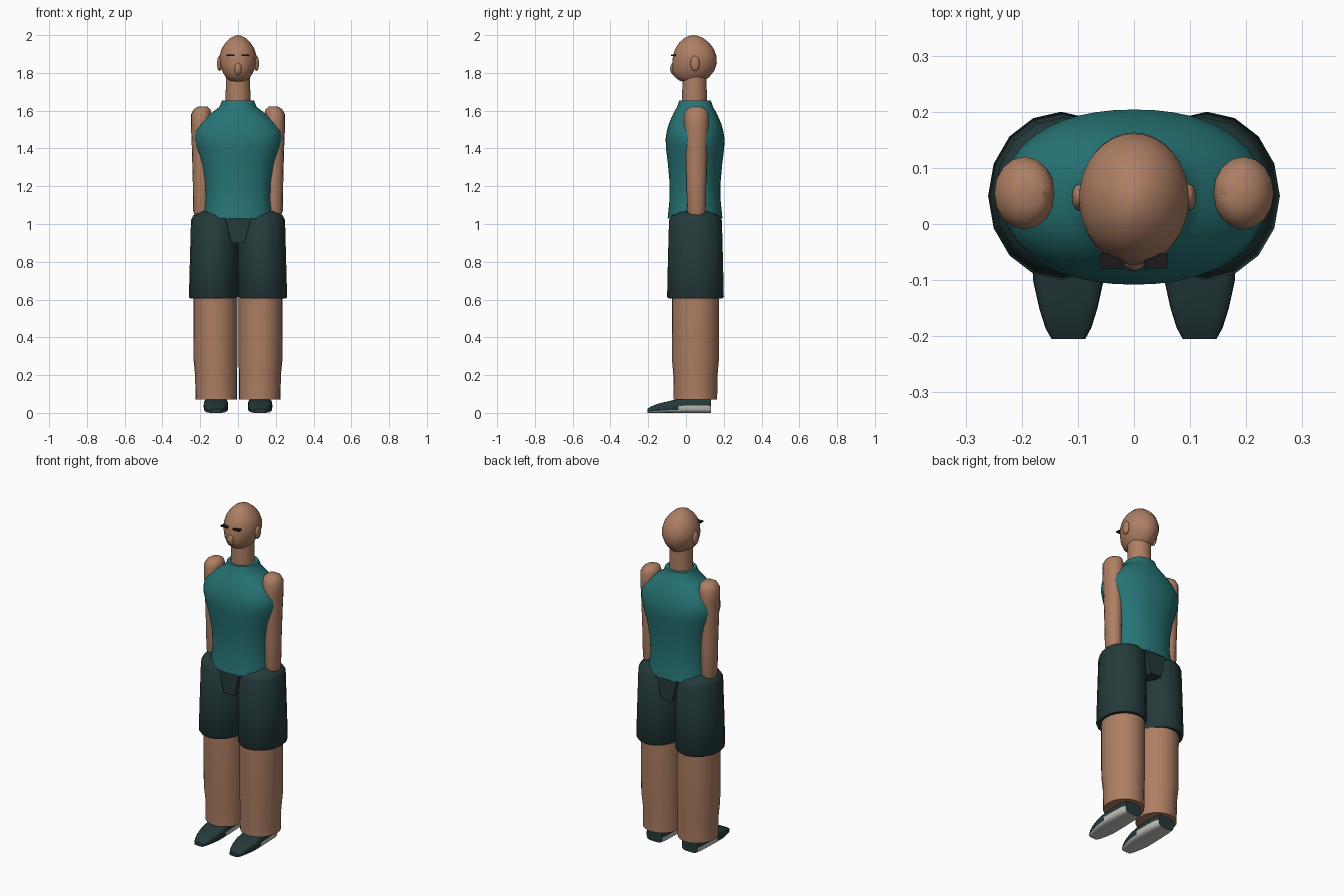
import bpy
import bmesh
import math
from mathutils import Vector

cube = bpy.data.objects.get("Cube")
if cube:
    bpy.data.objects.remove(cube, do_unlink=True)


def material(name, rgb):
    m = bpy.data.materials.new(name)
    m.use_nodes = True
    m.diffuse_color = (*rgb, 1)
    m.node_tree.nodes["Principled BSDF"].inputs["Base Color"].default_value = (*rgb, 1)
    return m


SKIN = material("skin", (0.42, 0.21, 0.125))
TEAL = material("teal_cloth", (0.02, 0.175, 0.18))
DARK = material("dark_cloth", (0.018, 0.042, 0.042))
SOLE = material("pale_sole", (0.55, 0.54, 0.5))
INK = material("eye_ink", (0.012, 0.01, 0.01))


def finish(name, bm, *mats, angle=40):
    bmesh.ops.recalc_face_normals(bm, faces=bm.faces)
    mesh = bpy.data.meshes.new(name)
    bm.to_mesh(mesh)
    bm.free()
    for m in mats:
        mesh.materials.append(m)
    mesh.shade_smooth()
    mesh.set_sharp_from_angle(angle=math.radians(angle))
    obj = bpy.data.objects.new(name, mesh)
    bpy.context.collection.objects.link(obj)
    return obj


def oval(n, rx, ry, power=2):
    """Points of a superellipse."""
    pts = []
    for i in range(n):
        a = math.tau * i / n
        c, s = math.cos(a), math.sin(a)
        pts.append((math.copysign(abs(c) ** (2 / power), c) * rx,
                    math.copysign(abs(s) ** (2 / power), s) * ry))
    return pts


def skin_rings(rings):
    """Bridge rings of points and cap both ends."""
    bm = bmesh.new()
    loops = [[bm.verts.new(p) for p in ring] for ring in rings]
    n = len(loops[0])
    for a, b in zip(loops, loops[1:]):
        for i in range(n):
            j = (i + 1) % n
            bm.faces.new((a[i], a[j], b[j], b[i]))
    bm.faces.new(loops[0])
    bm.faces.new(loops[-1])
    return bm


def tower(rows, n, power=2):
    """Upright loft; each row is z, centre x, centre y, half width, half depth."""
    return skin_rings([[(cx + x, cy + y, z) for x, y in oval(n, rx, ry, power)]
                       for z, cx, cy, rx, ry in rows])


def ellipsoid(centre, radii):
    bm = bmesh.new()
    bmesh.ops.create_uvsphere(bm, u_segments=20, v_segments=12, radius=1)
    bmesh.ops.scale(bm, vec=radii, verts=bm.verts)
    bmesh.ops.translate(bm, vec=centre, verts=bm.verts)
    return bm


def box(centre, size):
    bm = bmesh.new()
    bmesh.ops.create_cube(bm, size=1)
    bmesh.ops.scale(bm, vec=size, verts=bm.verts)
    bmesh.ops.translate(bm, vec=centre, verts=bm.verts)
    return bm


# Sleeveless top with a short collar
Y = 0.048
top_rows = [(1.03, 0.185, 0.145), (1.06, 0.182, 0.142), (1.13, 0.174, 0.135),
            (1.22, 0.178, 0.135), (1.32, 0.197, 0.144), (1.40, 0.222, 0.154),
            (1.45, 0.235, 0.156), (1.49, 0.232, 0.150), (1.53, 0.207, 0.139),
            (1.57, 0.165, 0.122), (1.60, 0.125, 0.107), (1.62, 0.098, 0.095),
            (1.655, 0.084, 0.083)]
finish("sleeveless_top", tower([(z, 0, Y, rx, ry) for z, rx, ry in top_rows], 48, 2.2), TEAL)

# Neck and head
finish("neck", tower([(1.6, 0, 0.045, 0.066, 0.066), (1.79, 0, 0.045, 0.064, 0.064)], 32), SKIN)
head_rows = [(1.748, 0.035, 0.030, 0.035), (1.76, 0.032, 0.050, 0.068),
             (1.78, 0.032, 0.067, 0.093), (1.81, 0.038, 0.084, 0.111),
             (1.85, 0.045, 0.097, 0.118), (1.89, 0.046, 0.098, 0.115),
             (1.93, 0.045, 0.086, 0.101), (1.96, 0.043, 0.066, 0.079),
             (1.985, 0.041, 0.040, 0.049), (1.996, 0.040, 0.018, 0.024),
             (2.0, 0.040, 0.004, 0.005)]
finish("head", tower([(z, 0, y, rx, ry) for z, y, rx, ry in head_rows], 32), SKIN, angle=60)
finish("nose", ellipsoid((0, -0.058, 1.822), (0.022, 0.026, 0.036)), SKIN)

# Tapered block joining the two shorts legs
gusset = box((0, 0.05, 0.97), (0.14, 0.27, 0.14))
for v in gusset.verts:
    if v.co.z < 0.95:
        v.co.x *= 0.5
finish("shorts_gusset", gusset, DARK)


def shoe(side):
    profile = [(-0.205, 0.030, 0.022), (-0.185, 0.041, 0.034), (-0.15, 0.052, 0.048),
               (-0.10, 0.063, 0.060), (-0.04, 0.065, 0.074), (0.03, 0.063, 0.078),
               (0.10, 0.060, 0.078), (0.133, 0.052, 0.074)]
    bm = skin_rings([[(side * 0.117 + x, y, h / 2 + z) for x, z in oval(20, w, h / 2, 4)]
                     for y, w, h in profile])
    bmesh.ops.recalc_face_normals(bm, faces=bm.faces)
    # Pale underside rising into a wedge toward the heel
    for f in bm.faces:
        c = f.calc_center_median()
        wedge = abs(f.normal.y) < 0.9 and c.z < 0.012 + 0.13 * (c.y + 0.13)
        f.material_index = int(f.normal.z < -0.5 or wedge)
    return bm


for side, label in ((1, "left"), (-1, "right")):
    # Arm with a blunt shoulder cap
    arm = [(1.035, 0.193, 0.020, 0.024), (1.045, 0.193, 0.036, 0.042),
           (1.07, 0.193, 0.044, 0.049), (1.25, 0.194, 0.046, 0.053),
           (1.42, 0.196, 0.049, 0.058), (1.52, 0.196, 0.053, 0.064),
           (1.58, 0.195, 0.054, 0.065), (1.607, 0.190, 0.044, 0.052),
           (1.622, 0.187, 0.024, 0.026)]
    finish(label + "_arm", tower([(z, side * x, 0.055, rx, ry) for z, x, rx, ry in arm], 16), SKIN)

    # Shorts leg, domed at the hip
    shorts = [(0.605, 0.130, 0.124, 0.142), (0.615, 0.130, 0.130, 0.150),
              (0.80, 0.128, 0.127, 0.146), (1.02, 0.125, 0.124, 0.140),
              (1.045, 0.125, 0.112, 0.122), (1.07, 0.125, 0.070, 0.070)]
    finish(label + "_shorts_leg",
           tower([(z, side * x, 0.05, rx, ry) for z, x, rx, ry in shorts], 16), DARK)

    # Bare leg
    leg = [(0.072, 0.115, 0.110, 0.115), (0.20, 0.116, 0.111, 0.117),
           (0.28, 0.119, 0.116, 0.124), (0.65, 0.120, 0.117, 0.125)]
    finish(label + "_leg", tower([(z, side * x, 0.05, rx, ry) for z, x, rx, ry in leg], 24), SKIN)

    finish(label + "_shoe", shoe(side), DARK, SOLE)
    finish(label + "_ear", ellipsoid((side * 0.098, 0.048, 1.85), (0.013, 0.024, 0.040)), SKIN)
    finish(label + "_eye", box((side * 0.039, -0.066, 1.893), (0.042, 0.026, 0.008)), INK)
